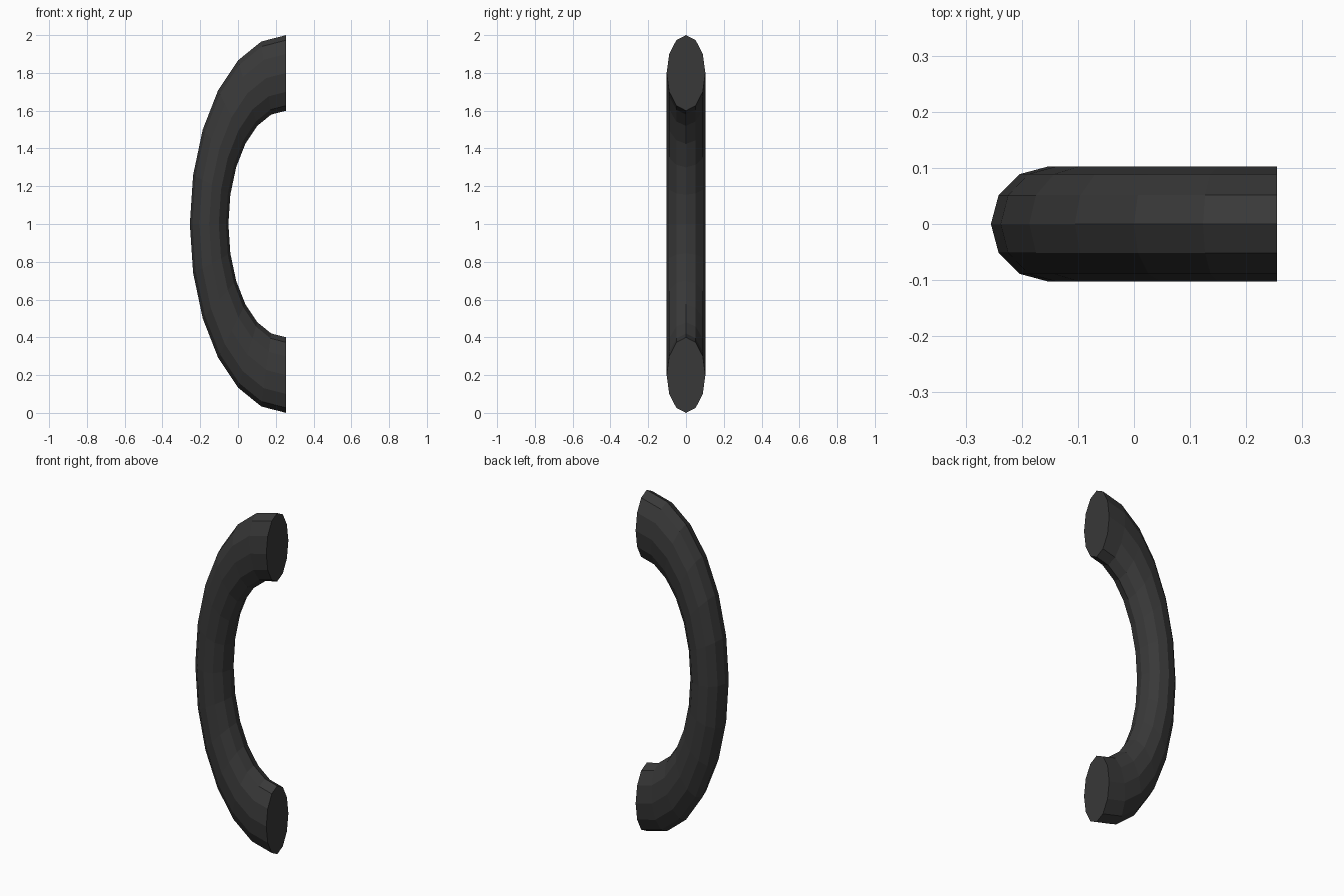
import bpy, bmesh
from math import sin, cos, pi

if "Cube" in bpy.data.objects:
    bpy.data.objects.remove(bpy.data.objects["Cube"])

ARC_STEPS, SIDES = 12, 12
END_X = 0.255                  # plane of the two flat ends
R_Z, T_Z = 0.8, 0.2            # arch and tube radius along z
SQUASH = 0.51                  # the arch is flattened in x
T_Y = 0.1025                   # tube half depth

bm = bmesh.new()

# Rings of the half-ring tube, swept from top to bottom
rings = []
for i in range(ARC_STEPS + 1):
    a = pi * i / ARC_STEPS
    ring = []
    for j in range(SIDES):
        t = 2 * pi * j / SIDES
        r = R_Z + T_Z * cos(t)
        ring.append(bm.verts.new((END_X - SQUASH * r * sin(a), T_Y * sin(t), 1 + r * cos(a))))
    rings.append(ring)

# Tube walls
for r0, r1 in zip(rings, rings[1:]):
    for j in range(SIDES):
        k = (j + 1) % SIDES
        bm.faces.new((r0[j], r0[k], r1[k], r1[j]))

# Flat end caps
bm.faces.new(rings[0])
bm.faces.new(rings[-1])
bmesh.ops.recalc_face_normals(bm, faces=bm.faces)

mesh = bpy.data.meshes.new("curved_handle")
bm.to_mesh(mesh)
bm.free()
handle = bpy.data.objects.new("curved_handle", mesh)
bpy.context.collection.objects.link(handle)

# Dark grey finish
mat = bpy.data.materials.new("dark_grey")
mat.diffuse_color = (0.04, 0.04, 0.04, 1)
mat.use_nodes = True
mat.node_tree.nodes["Principled BSDF"].inputs["Base Color"].default_value = mat.diffuse_color
mesh.materials.append(mat)
